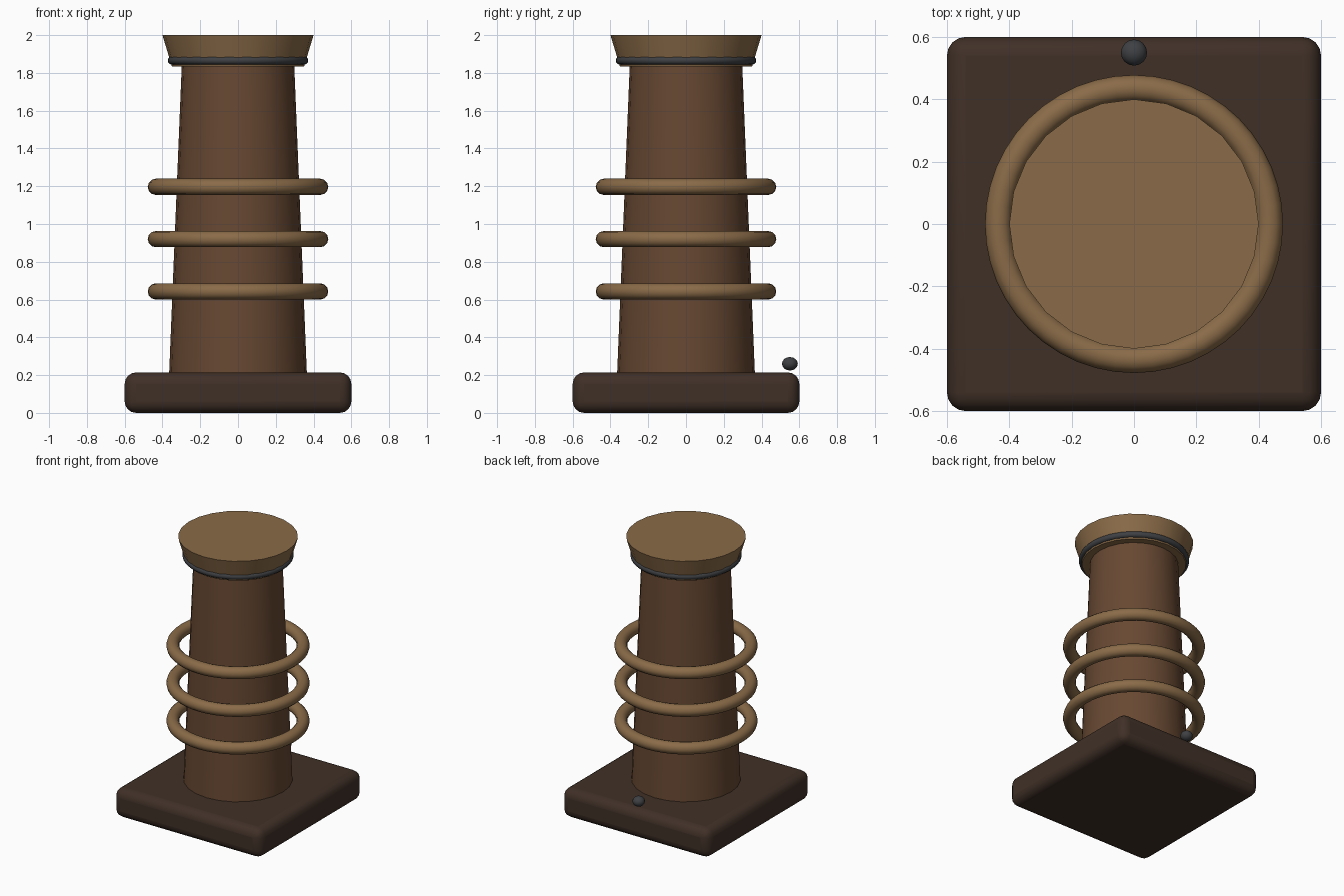
import bpy, math

if "Cube" in bpy.data.objects:
    bpy.data.objects.remove(bpy.data.objects["Cube"])


def mat(name, r, g, b):
    m = bpy.data.materials.new(name)
    lin = [((c / 255 + 0.055) / 1.055) ** 2.4 for c in (r, g, b)]
    m.diffuse_color = (*lin, 1)
    m.use_nodes = True
    m.node_tree.nodes["Principled BSDF"].inputs["Base Color"].default_value = m.diffuse_color
    return m


DARK = mat("dark wood", 64, 48, 39)
BROWN = mat("brown wood", 103, 72, 50)
TAN = mat("tan rope", 138, 107, 72)
IRON = mat("dark iron", 62, 64, 67)


def finish(name, material, angle=40):
    o = bpy.context.object
    o.name = name
    o.data.materials.append(material)
    bpy.ops.object.transform_apply(location=False, rotation=False, scale=True)
    bpy.ops.object.shade_smooth_by_angle(angle=math.radians(angle))
    return o


def cone(name, r1, r2, z0, z1, sides, material):
    bpy.ops.mesh.primitive_cone_add(vertices=sides, radius1=r1, radius2=r2,
                                    depth=z1 - z0, location=(0, 0, (z0 + z1) / 2))
    return finish(name, material)


def ring(name, major, minor, z, material):
    bpy.ops.mesh.primitive_torus_add(major_radius=major, minor_radius=minor,
                                     major_segments=48, minor_segments=12,
                                     location=(0, 0, z))
    return finish(name, material, 60)


# square base with rounded edges
bpy.ops.mesh.primitive_cube_add(size=1, location=(0, 0, 0.107))
base = bpy.context.object
base.scale = (1.2, 1.2, 0.214)
finish("base", DARK, 60)
bev = base.modifiers.new("round", 'BEVEL')
bev.width = 0.06
bev.segments = 4

# tapered post and flared cap
cone("post", 0.367, 0.297, 0.15, 1.86, 24, BROWN)
cone("cap", 0.35, 0.40, 1.834, 2.0, 24, TAN)

# iron band under the cap
ring("cap_band", 0.35, 0.022, 1.866, IRON)

# three loose hoops around the post
for i, z in enumerate((0.643, 0.92, 1.197)):
    ring(f"hoop_{i + 1}", 0.435, 0.043, z, TAN)

# small knob at the back of the base
bpy.ops.mesh.primitive_uv_sphere_add(segments=16, ring_count=8, radius=0.042,
                                     location=(0, 0.55, 0.26))
bpy.context.object.scale = (1, 1, 0.85)
finish("knob", IRON, 60)
